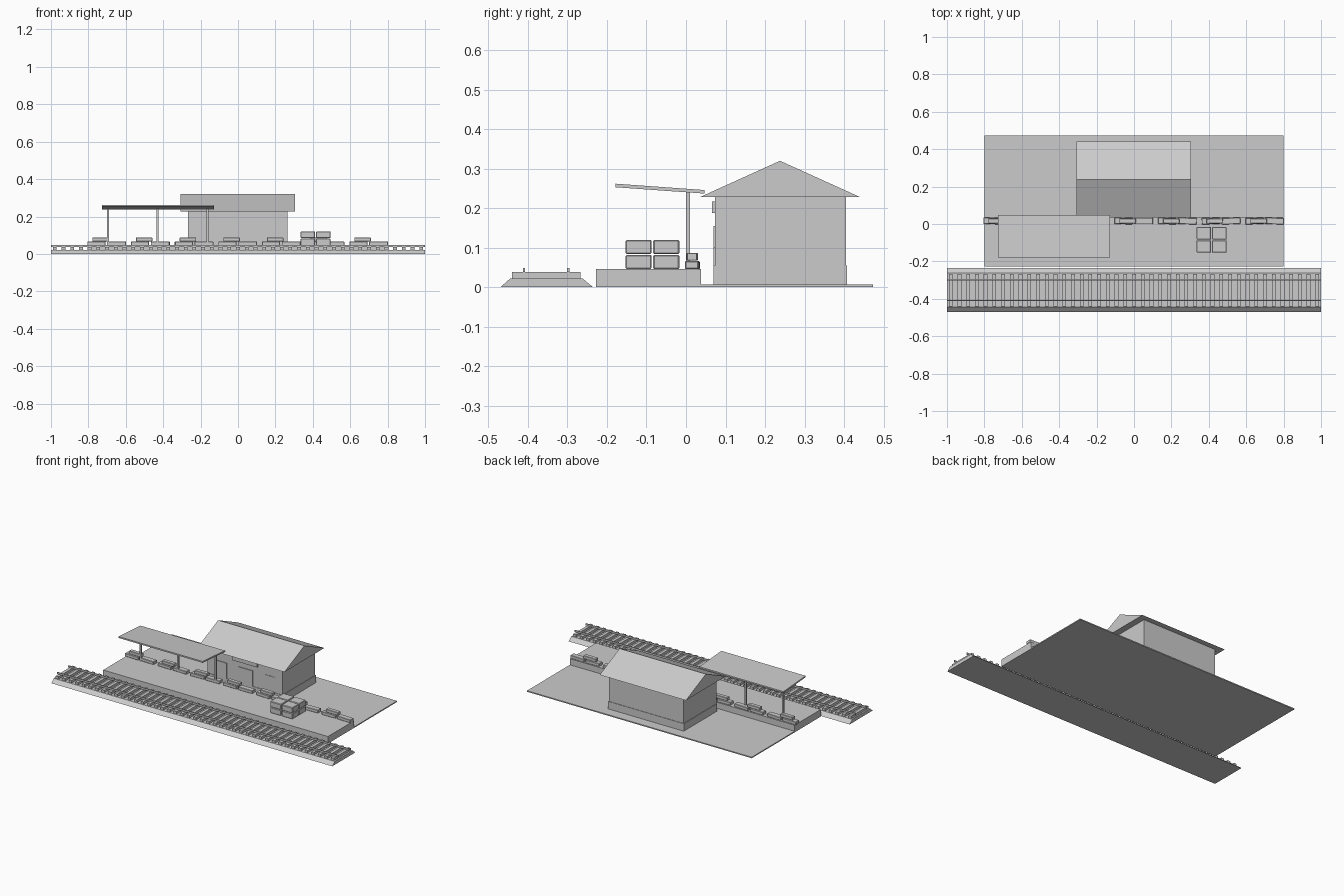
import bpy, bmesh, math, random
from mathutils import Vector, Matrix

random.seed(4)
cube = bpy.data.objects.get("Cube")
if cube:
    bpy.data.objects.remove(cube, do_unlink=True)

grey = bpy.data.materials.new("plain_grey")
grey.use_nodes = True
grey.diffuse_color = (0.6, 0.6, 0.6, 1)
grey.node_tree.nodes["Principled BSDF"].inputs["Base Color"].default_value = (0.6, 0.6, 0.6, 1)


def finish(name, bm):
    bmesh.ops.recalc_face_normals(bm, faces=bm.faces)
    mesh = bpy.data.meshes.new(name)
    bm.to_mesh(mesh)
    bm.free()
    mesh.materials.append(grey)
    ob = bpy.data.objects.new(name, mesh)
    bpy.context.collection.objects.link(ob)
    return ob


def box(name, x, y, z, bevel=0, turn=0):
    """Box from (low, high) ranges, optionally bevelled and turned about z."""
    bm = bmesh.new()
    bmesh.ops.create_cube(bm, size=1)
    size = Vector((x[1] - x[0], y[1] - y[0], z[1] - z[0]))
    bmesh.ops.scale(bm, vec=size, verts=bm.verts)
    bmesh.ops.rotate(bm, matrix=Matrix.Rotation(turn, 3, "Z"), verts=bm.verts)
    ob = finish(name, bm)
    ob.location = (sum(x) / 2, sum(y) / 2, sum(z) / 2)
    if bevel:
        mod = ob.modifiers.new("soft_edges", "BEVEL")
        mod.width = bevel
        mod.segments = 1
    return ob


def extrude_x(name, profile, x0, x1):
    """Solid made from a (y, z) outline drawn along x."""
    bm = bmesh.new()
    face = bm.faces.new([bm.verts.new((x0, y, z)) for y, z in profile])
    geom = bmesh.ops.extrude_face_region(bm, geom=[face])["geom"]
    verts = [v for v in geom if isinstance(v, bmesh.types.BMVert)]
    bmesh.ops.translate(bm, vec=(x1 - x0, 0, 0), verts=verts)
    return finish(name, bm)


# Railway track
extrude_x("track_ballast", [(-0.47, 0), (-0.235, 0), (-0.262, 0.022), (-0.445, 0.022)], -1, 1)
count = 43
for i in range(count):
    cx = -0.98 + 1.96 * i / (count - 1)
    box("sleeper", (cx - 0.01, cx + 0.01), (-0.44, -0.267), (0.022, 0.038))
for y in (-0.41, -0.298):
    box("rail", (-1, 1), (y - 0.003, y + 0.003), (0.038, 0.049))

# Ground and platform
box("ground", (-0.8, 0.8), (0.038, 0.474), (0, 0.007))
box("platform", (-0.8, 0.8), (-0.228, 0.038), (0, 0.046))

# Station building
box("walls", (-0.267, 0.265), (0.073, 0.405), (0.007, 0.23))
box("plinth", (-0.27, 0.268), (0.07, 0.408), (0.007, 0.055))
extrude_x("roof", [(0.035, 0.228), (0.441, 0.228), (0.238, 0.32)], -0.308, 0.306)

# Doors, window and blank sign board on the front wall
box("small_door", (-0.21, -0.13), (0.069, 0.074), (0.007, 0.155))
box("large_door", (-0.045, 0.055), (0.069, 0.074), (0.007, 0.155))
box("window", (0.14, 0.21), (0.07, 0.074), (0.1, 0.155))
box("sign_board", (-0.09, 0.09), (0.066, 0.074), (0.188, 0.217))

# Platform shelter
extrude_x("shelter_roof", [(-0.178, 0.253), (0.047, 0.237), (0.047, 0.246), (-0.178, 0.262)], -0.727, -0.127)
for x in (-0.695, -0.43, -0.163):
    box("shelter_post", (x - 0.005, x + 0.005), (0, 0.01), (0.046, 0.242))

# Row of sandbags: pairs with one bag on top
for i in range(7):
    cx = -0.703 + 0.2335 * i
    for name, dx, z, w, d in (("lower_bag", -0.054, 0.046, 0.096, 0.034),
                              ("lower_bag", 0.054, 0.046, 0.1, 0.034),
                              ("upper_bag", -0.032, 0.067, 0.088, 0.026)):
        x = cx + dx
        box(name, (x - w / 2, x + w / 2), (0.016 - d / 2, 0.016 + d / 2), (z, z + 0.02),
            0.002, random.uniform(-0.05, 0.05))

# Stack of crates
for x in (0.374, 0.456):
    for y in (-0.12, -0.05):
        for z in (0.046, 0.084):
            box("crate", (x - 0.039, x + 0.039), (y - 0.033, y + 0.033), (z, z + 0.036), 0.003)
